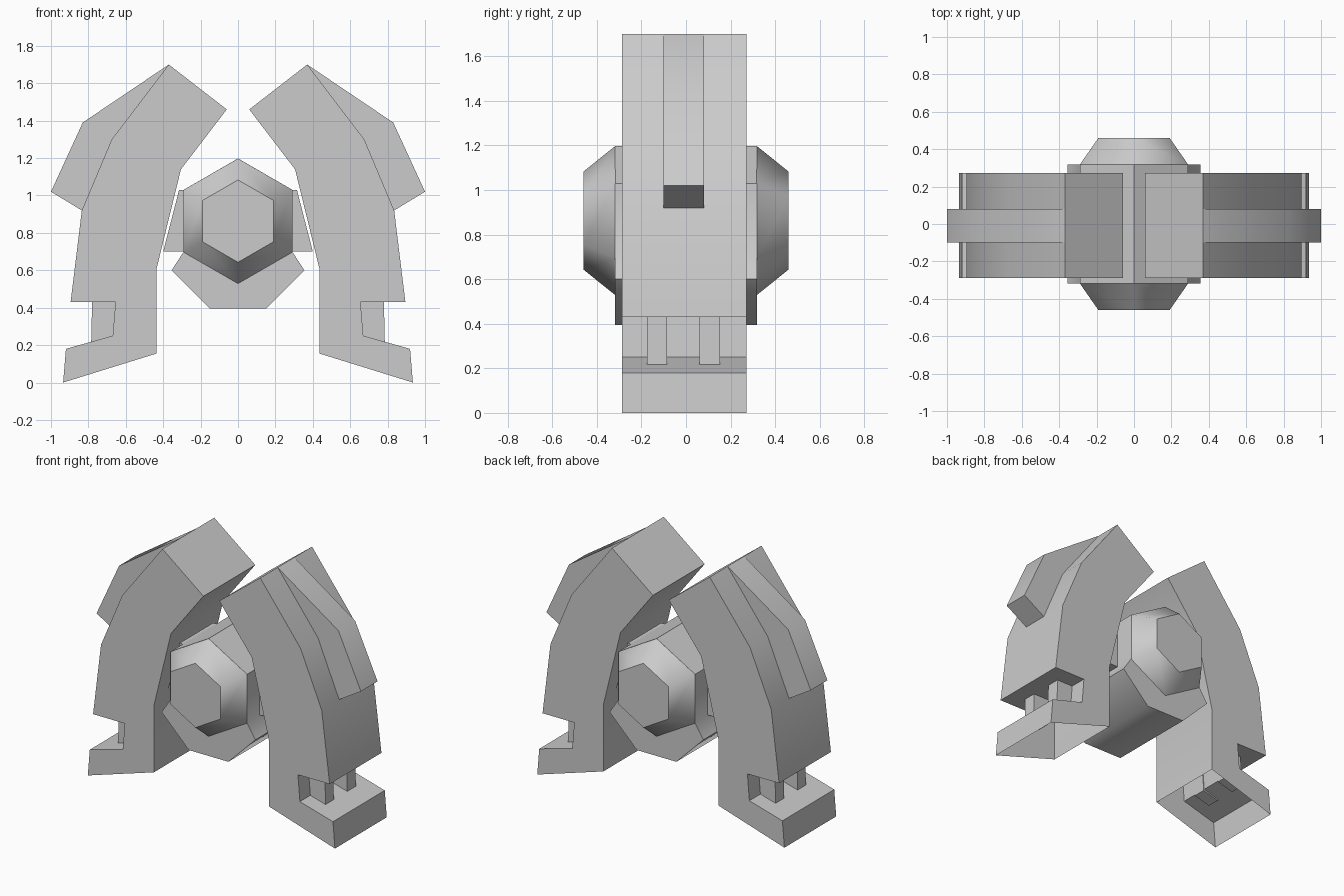
import bpy, bmesh, math

if "Cube" in bpy.data.objects:
    bpy.data.objects.remove(bpy.data.objects["Cube"])


def prism(name, profile, y0, y1, open_edges=(), mirror=True):
    """Extrude an x/z outline along y; open_edges are side faces left out."""
    bm = bmesh.new()
    front = [bm.verts.new((x, y0, z)) for x, z in profile]
    back = [bm.verts.new((x, y1, z)) for x, z in profile]
    n = len(profile)
    bm.faces.new(front)
    bm.faces.new(back[::-1])
    sides = []
    for i in range(n):
        j = (i + 1) % n
        sides.append(bm.faces.new((front[i], back[i], back[j], front[j])))
    bmesh.ops.recalc_face_normals(bm, faces=bm.faces[:])
    bmesh.ops.delete(bm, geom=[sides[i] for i in open_edges], context='FACES_ONLY')
    me = bpy.data.meshes.new(name)
    bm.to_mesh(me)
    bm.free()
    ob = bpy.data.objects.new(name, me)
    bpy.context.collection.objects.link(ob)
    if mirror:
        mod = ob.modifiers.new("Mirror", 'MIRROR')
        mod.use_mirror_merge = False
    smooth(ob)
    return ob


def smooth(ob):
    bpy.ops.object.select_all(action='DESELECT')
    ob.select_set(True)
    bpy.context.view_layer.objects.active = ob
    bpy.ops.object.shade_smooth_by_angle(angle=math.radians(50))


# Curved arms ending in a notched foot with an open sole
arm = [(0.37, 1.70), (0.06, 1.46), (0.305, 1.14), (0.435, 0.61), (0.435, 0.155),
       (0.935, 0.0), (0.92, 0.18), (0.67, 0.25), (0.655, 0.43), (0.895, 0.43),
       (0.835, 0.92), (0.675, 1.30)]
prism("arm", arm, -0.288, 0.272, open_edges=[4])

# Raised fin along the outside of each arm
fin = [(0.37, 1.70), (0.675, 1.30), (0.835, 0.92), (1.0, 1.02), (0.83, 1.39)]
prism("arm_fin", fin, -0.1, 0.08, open_edges=[0, 1])

# Pairs of small pegs in the foot notch
peg = [(0.65, 0.435), (0.665, 0.24), (0.785, 0.208), (0.78, 0.435)]
for y0, y1 in ((-0.175, -0.085), (0.06, 0.153)):
    prism("foot_peg", peg, y0, y1)

# Central body with its flared lower part
half = [(0.29, 1.03), (0.29, 0.70), (0.355, 0.60), (0.15, 0.395)]
body = [(0.0, 1.198)] + half + [(-x, z) for x, z in reversed(half)]
prism("body", body, -0.318, 0.318, mirror=False)

# Side blocks between body and arms
block = [(0.27, 1.03), (0.315, 1.03), (0.40, 0.70), (0.27, 0.70)]
prism("side_block", block, -0.18, 0.18)

# Hexagonal tapered caps on front and back
for side in (-1, 1):
    bpy.ops.mesh.primitive_cone_add(
        vertices=6, radius1=0.335, radius2=0.22, depth=0.143,
        location=(0, side * 0.3885, 0.863),
        rotation=(-side * math.pi / 2, 0, 0))
    cap = bpy.context.object
    cap.name = "hex_cap"
    smooth(cap)
